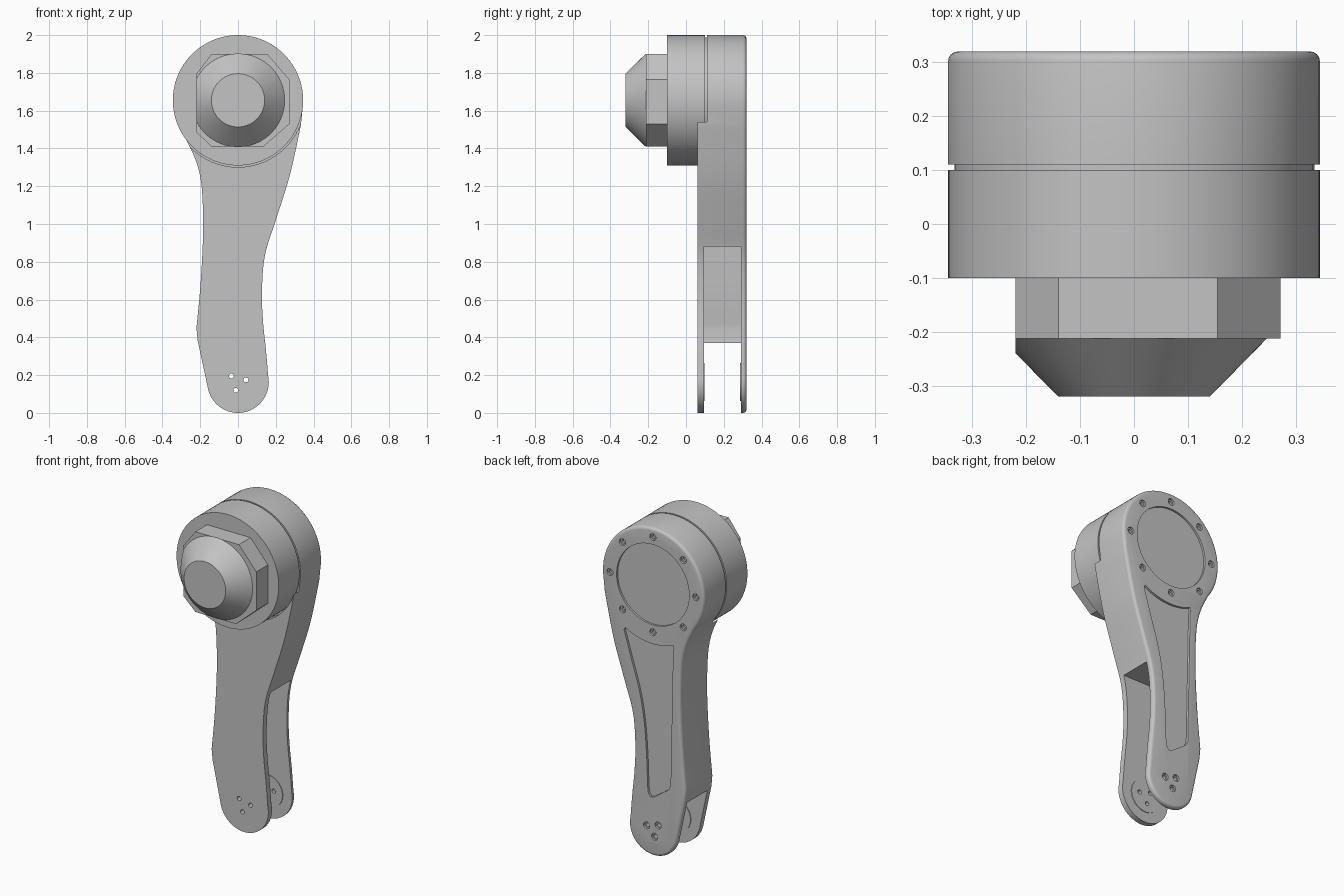
import bpy, bmesh
from math import sin, cos, pi, radians
from mathutils import Vector, Matrix

cube = bpy.data.objects.get("Cube")
if cube:
    bpy.data.objects.remove(cube, do_unlink=True)

metal = bpy.data.materials.new("grey_metal")
metal.use_nodes = True
GREY = (0.55, 0.55, 0.55, 1)
metal.diffuse_color = GREY
metal.node_tree.nodes["Principled BSDF"].inputs["Base Color"].default_value = GREY

HUB_Z, HUB_R = 1.655, 0.345    # drum axis height and radius
BACK = 0.32                    # rear face of the arm


def make(name, bm):
    bmesh.ops.recalc_face_normals(bm, faces=bm.faces)
    me = bpy.data.meshes.new(name)
    bm.to_mesh(me)
    bm.free()
    me.materials.append(metal)
    ob = bpy.data.objects.new(name, me)
    bpy.context.collection.objects.link(ob)
    return ob


def arc(cx, cz, r, a0, a1, n):
    angles = [radians(a0 + (a1 - a0) * i / n) for i in range(n + 1)]
    return [(cx + r * cos(a), cz + r * sin(a)) for a in angles]


def circle(cx, cz, r, n=96):
    return arc(cx, cz, r, 0, 360, n)[:-1]


def spline(pts, steps=6):
    """Catmull-Rom curve through the points."""
    p = [Vector(q) for q in [pts[0], *pts, pts[-1]]]
    out = []
    for a, b, c, d in zip(p, p[1:], p[2:], p[3:]):
        for i in range(steps):
            t = i / steps
            out.append(tuple(0.5 * (2 * b + (c - a) * t + (2 * a - 5 * b + 4 * c - d) * t**2
                                    + (3 * b - a - 3 * c + d) * t**3)))
    return out + [tuple(pts[-1])]


def add_prism(bm, pts, y0, y1):
    """Extrude an x-z outline from y0 to y1."""
    face = bm.faces.new([bm.verts.new((x, y0, z)) for x, z in pts])
    ext = bmesh.ops.extrude_face_region(bm, geom=[face])["geom"]
    bmesh.ops.translate(bm, vec=(0, y1 - y0, 0),
                        verts=[v for v in ext if isinstance(v, bmesh.types.BMVert)])


def prism(name, outlines, y0, y1, back_bevel=0):
    bm = bmesh.new()
    for pts in outlines:
        add_prism(bm, pts, y0, y1)
    if back_bevel:
        rim = [e for e in bm.edges if all(abs(v.co.y - y1) < 1e-5 for v in e.verts)]
        bmesh.ops.bevel(bm, geom=rim, offset=back_bevel, segments=4, profile=0.5, affect='EDGES')
    return make(name, bm)


def cut(ob, outlines, y0, y1):
    """Subtract extruded outlines from an object."""
    tool = prism("cutter", outlines, y0, y1)
    tool.hide_render = True
    mod = ob.modifiers.new("cut", 'BOOLEAN')
    mod.operation, mod.solver, mod.object = 'DIFFERENCE', 'EXACT', tool
    bpy.context.view_layer.objects.active = ob
    bpy.ops.object.modifier_apply(modifier=mod.name)
    bpy.data.objects.remove(tool, do_unlink=True)


def smooth(ob):
    bpy.ops.object.select_all(action='DESELECT')
    ob.select_set(True)
    bpy.context.view_layer.objects.active = ob
    bpy.ops.object.shade_smooth_by_angle(angle=radians(30))


# Arm: round head, waisted shank and rounded foot in one outline
left_edge = [(-0.225, 1.34), (-0.195, 1.22), (-0.185, 1.05), (-0.187, 0.88),
             (-0.2, 0.66), (-0.22, 0.45)]
right_edge = [(0.159, 0.2), (0.148, 0.333), (0.132, 0.49), (0.127, 0.65), (0.143, 0.836),
              (0.2, 1.02), (0.275, 1.26), (0.333, 1.525)]
head = arc(0, HUB_Z, HUB_R, -8, 217, 64)
foot = arc(0, 0.163, 0.163, 188, 365, 28)
shank_left = spline([head[-1]] + left_edge)[1:]
outline = head + shank_left + [(-0.214, 0.385)] + foot + spline(right_edge)
arm = prism("arm", [outline], 0.06, BACK, back_bevel=0.018)

# Clearance seat for the motor drum
cut(arm, [circle(0, HUB_Z, 0.354)], 0.0, 0.11)

# Fork slot, open on one side with a web left on the other
web = [(x + 0.04, z) for x, z in spline(left_edge[3:])]
slot = web + [(-0.17, 0.37), (-0.5, 0.37), (-0.5, -0.1), (0.5, -0.1), (0.5, 0.88)]
cut(arm, [slot], 0.095, 0.29)

# Round cover recess and shank pocket on the back
cut(arm, [circle(0, HUB_Z, 0.245)], BACK - 0.012, 0.4)
pocket_top = arc(0, HUB_Z, 0.362, 248, 301, 12)
pocket_side = spline([(0.195, 1.33), (0.15, 1.18), (0.09, 0.98), (0.058, 0.8),
                      (0.042, 0.6), (0.036, 0.42)])
pocket_end = [(0.03, 0.375), (0.015, 0.355), (-0.005, 0.36), (-0.105, 0.43), (-0.12, 0.46),
              (-0.137, 1.28), (-0.142, 1.3)]
cut(arm, [pocket_top + pocket_side + pocket_end], BACK - 0.014, 0.4)

# Ring of countersunk screw holes and the three foot holes
ring = arc(0, HUB_Z, 0.29, 0, 315, 7)
feet = [(-0.035, 0.195), (0.042, 0.175), (-0.012, 0.12)]
cut(arm, [circle(x, z, 0.021, 20) for x, z in ring + feet], BACK - 0.012, 0.4)
cut(arm, [circle(x, z, 0.012, 16) for x, z in ring], BACK - 0.025, 0.4)
cut(arm, [circle(x, z, 0.013, 16) for x, z in feet], 0.0, 0.4)
smooth(arm)

# Thin bearing pads on the inner faces of the fork
for name, y0, y1 in (("front_pad", 0.094, 0.099), ("back_pad", 0.286, 0.291)):
    pad = prism(name, [circle(0, 0.163, 0.1, 48)], y0, y1)
    cut(pad, [circle(x, z, 0.013, 16) for x, z in feet], 0.0, 0.4)
    smooth(pad)

# Motor drum and the narrower neck that forms the groove
smooth(prism("motor_drum", [circle(0, HUB_Z, HUB_R)], -0.1, 0.1))
smooth(prism("groove_neck", [circle(0, HUB_Z, 0.333)], 0.09, 0.115))

# Faceted nut
nut = [(-0.14, 1.9), (0.155, 1.9), (0.272, 1.765), (0.272, 1.53), (0.135, 1.41),
       (-0.14, 1.41), (-0.22, 1.485), (-0.22, 1.795)]
prism("nut", [nut], -0.212, -0.095)

# Tapered nose, trimmed flat where it passes the nut
bm = bmesh.new()
bmesh.ops.create_cone(bm, cap_ends=True, segments=96, radius1=0.247, radius2=0.141, depth=0.108,
                      matrix=Matrix.Translation((0, -0.266, HUB_Z)) @ Matrix.Rotation(pi / 2, 4, 'X'))
cutting = bmesh.ops.bisect_plane(bm, geom=bm.verts[:] + bm.edges[:] + bm.faces[:],
                                 plane_co=(-0.22, 0, 0), plane_no=(-1, 0, 0), clear_outer=True)
bmesh.ops.holes_fill(bm, edges=[e for e in bm.edges if e.is_boundary])
smooth(make("nose_cone", bm))
